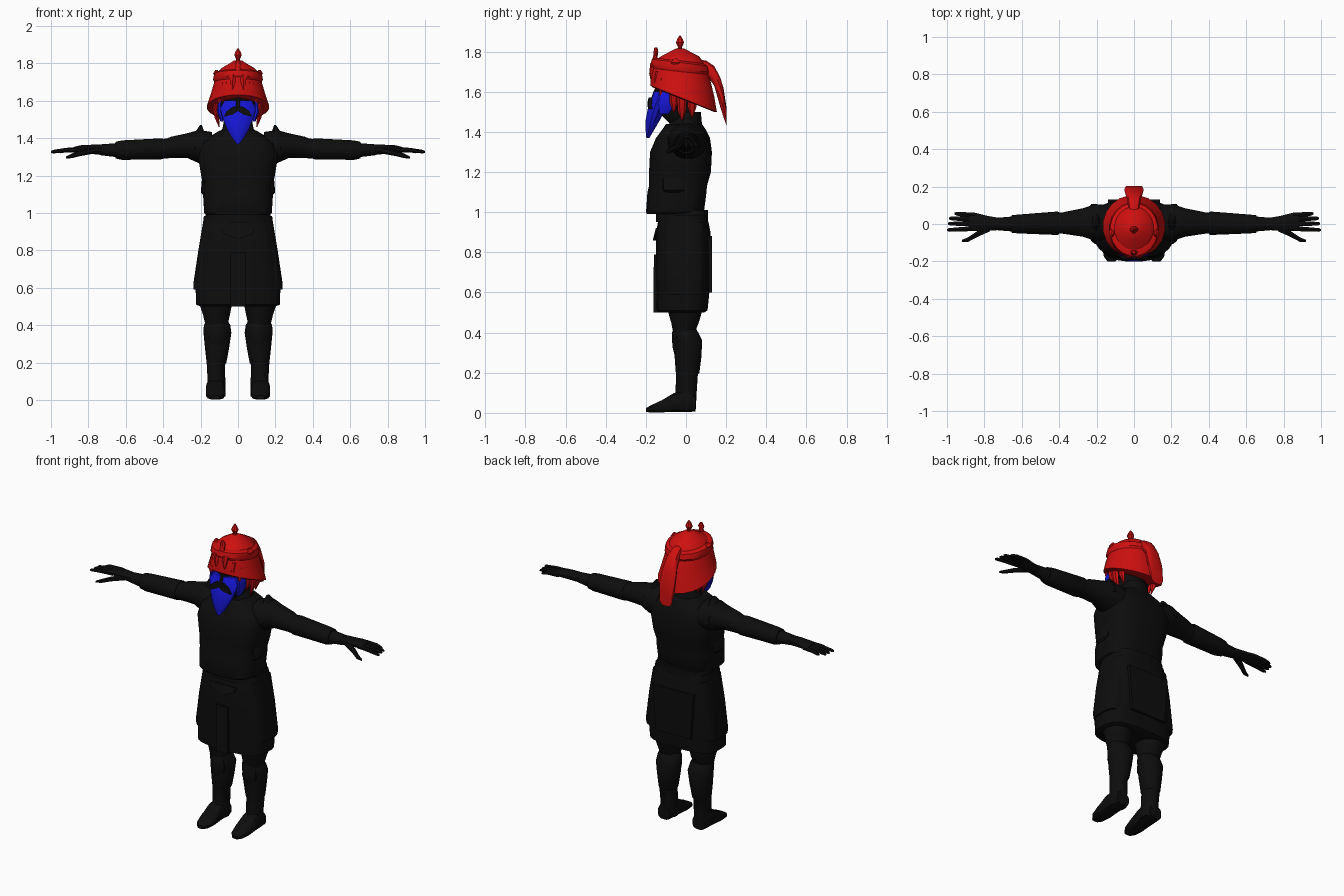
import bpy, bmesh, math
from mathutils import Vector


def material(name, rgb):
    m = bpy.data.materials.new(name)
    m.diffuse_color = (*rgb, 1)
    return m


BLACK = material("black", (0.004, 0.004, 0.004))
RED = material("red", (0.62, 0.005, 0.005))
BLUE = material("blue", (0.008, 0.008, 0.68))


def finish(name, bm, mat, mirror=False, angle=35):
    bmesh.ops.recalc_face_normals(bm, faces=bm.faces)
    me = bpy.data.meshes.new(name)
    bm.to_mesh(me)
    bm.free()
    ob = bpy.data.objects.new(name, me)
    bpy.context.collection.objects.link(ob)
    me.materials.append(mat)
    bpy.context.view_layer.objects.active = ob
    ob.select_set(True)
    bpy.ops.object.shade_smooth_by_angle(angle=math.radians(angle))
    ob.select_set(False)
    if mirror:
        ob.modifiers.new("mirror", 'MIRROR').use_mirror_merge = False
    return ob


def loft(name, rings, mat, axis='z', n=16, power=2.0, mirror=False, tilt=()):
    """Rings are (x, y, z, radius_a, radius_b); ring plane is xy for 'z',
    yz for 'x' and xz for 'y'. tilt gives a z slope along y per ring."""
    bm = bmesh.new()
    loops = []
    for k, (x, y, z, ra, rb) in enumerate(rings):
        loop = []
        for i in range(n):
            t = 2 * math.pi * (i + 0.5) / n
            c, s = math.cos(t), math.sin(t)
            a = ra * math.copysign(abs(c) ** (2 / power), c)
            b = rb * math.copysign(abs(s) ** (2 / power), s)
            d = {'z': (a, b, 0), 'x': (0, a, b), 'y': (a, 0, b)}[axis]
            p = Vector((x, y, z)) + Vector(d)
            if tilt:
                p.z += tilt[k] * b
            loop.append(bm.verts.new(p))
        loops.append(loop)
    for lo, hi in zip(loops, loops[1:]):
        for i in range(n):
            j = (i + 1) % n
            bm.faces.new((lo[i], lo[j], hi[j], hi[i]))
    bm.faces.new(loops[0][::-1])
    bm.faces.new(loops[-1])
    return finish(name, bm, mat, mirror)


def plate(name, pts, depth, mat, mirror=False):
    """Front outline of (x, y, z) points, extruded backwards by depth."""
    bm = bmesh.new()
    f = bm.faces.new([bm.verts.new(p) for p in pts])
    new = bmesh.ops.extrude_face_region(bm, geom=[f])['geom']
    for v in new:
        if isinstance(v, bmesh.types.BMVert):
            v.co.y += depth
    return finish(name, bm, mat, mirror)


# Torso coat, belt and collar
loft("torso", [(0, -.055, .99, .17, .14), (0, -.055, 1.0, .182, .145),
               (0, -.045, 1.1, .188, .148), (0, -.04, 1.13, .185, .145),
               (0, -.03, 1.2, .198, .155), (0, -.025, 1.3, .215, .155),
               (0, -.015, 1.37, .20, .135), (0, -.01, 1.41, .15, .11),
               (0, -.01, 1.44, .10, .09)], BLACK, n=24, power=3)
loft("belt", [(0, -.02, .95, .178, .13), (0, -.02, 1.01, .172, .13)], BLACK, n=24, power=3)
loft("collar", [(0, -.01, 1.40, .13, .10), (0, 0, 1.45, .085, .08),
                (0, .01, 1.50, .075, .065)], BLACK)
loft("side_pouch", [(.16, -.06, 1.09, .02, .04), (.165, -.06, 1.11, .035, .06),
                    (.165, -.06, 1.17, .03, .06), (.16, -.06, 1.2, .015, .03)],
     BLACK, n=10, power=3, mirror=True)

# Skirt with flaps
loft("skirt", [(0, -.02, .50, .20, .11), (0, -.02, .51, .225, .128),
               (0, -.015, .60, .228, .132), (0, -.013, .80, .208, .138),
               (0, -.013, .90, .195, .136), (0, -.015, .985, .183, .12)],
     BLACK, n=24, power=3.2)
loft("hip_guard", [(.13, -.01, .59, .108, .10), (.13, -.01, .62, .11, .105),
                   (.115, -.01, .80, .098, .11), (.10, -.01, .95, .088, .105)],
     BLACK, n=16, power=4, mirror=True)
plate("front_flap", [(-.04, -.163, .50), (.04, -.163, .50), (.04, -.16, .79), (-.04, -.16, .79)],
      .03, BLACK)
plate("waist_sash", [(-.08, -.158, .89), (0, -.165, .86), (.08, -.158, .89),
                     (.09, -.15, .92), (-.09, -.15, .92)], .03, BLACK)
plate("back_flap", [(-.12, .10, .60), (.12, .10, .60), (.14, .10, .88), (-.14, .10, .88)],
      .03, BLACK)

# Legs: trousers, greaves and boots
loft("trouser_leg", [(.115, -.01, .40, .06, .055), (.115, -.005, .45, .072, .07),
                     (.118, -.005, .50, .085, .085), (.12, -.01, .58, .09, .09)],
     BLACK, mirror=True)
loft("lower_leg", [(.115, -.005, .02, .048, .055), (.115, 0, .10, .048, .054),
                   (.118, .005, .19, .05, .055), (.115, .008, .20, .054, .06),
                   (.112, .01, .28, .066, .068), (.110, .012, .36, .076, .07),
                   (.112, 0, .40, .072, .062), (.112, -.005, .43, .056, .05)],
     BLACK, mirror=True)
loft("knee_guard", [(.11, -.035, .28, .03, .02), (.11, -.04, .33, .05, .028),
                    (.11, -.04, .40, .045, .03), (.11, -.035, .44, .02, .015)],
     BLACK, n=10, mirror=True)
loft("boot", [(.12, .048, .045, .042, .04), (.12, 0, .06, .05, .056),
              (.12, -.06, .052, .052, .048), (.12, -.12, .033, .052, .031),
              (.12, -.175, .02, .042, .018), (.12, -.20, .014, .022, .01)],
     BLACK, axis='y', n=12, power=3, mirror=True)

# Arms: sleeve, bracer and shoulder guard
loft("arm", [(.14, .005, 1.345, .10, .09), (.21, .008, 1.355, .10, .09),
             (.27, .008, 1.36, .078, .068), (.36, .006, 1.35, .062, .058),
             (.38, .005, 1.345, .058, .054), (.50, .003, 1.337, .053, .05),
             (.60, 0, 1.336, .048, .046), (.66, 0, 1.336, .04, .037),
             (.74, 0, 1.338, .033, .029)], BLACK, axis='x', mirror=True)
loft("bracer", [(.40, .004, 1.343, .062, .056), (.41, .004, 1.343, .065, .058),
                (.62, 0, 1.336, .052, .054), (.655, 0, 1.336, .048, .046)],
     BLACK, axis='x', n=12, mirror=True)
loft("shoulder_guard", [(.215, .01, 1.34, .05, .10), (.215, .01, 1.39, .048, .09),
                        (.205, .01, 1.43, .026, .05), (.198, .01, 1.47, .005, .015)],
     BLACK, n=12, mirror=True)

# Hands with fingers and thumb
loft("palm", [(.72, 0, 1.338, .034, .028), (.78, .003, 1.34, .042, .025),
              (.84, .01, 1.342, .05, .02), (.88, .012, 1.338, .05, .015)],
     BLACK, axis='x', n=10, mirror=True)
for i, (y0, y1, tip) in enumerate([(.048, .055, .96), (.024, .03, .99),
                                   (0, .002, .995), (-.024, -.032, 1.0)]):
    loft(f"finger_{i + 1}", [(.85, y0, 1.339, .015, .014), (.92, (y0 + y1) / 2, 1.336, .014, .012),
                             (tip - .01, y1, 1.328, .011, .009), (tip, y1, 1.326, .005, .005)],
         BLACK, axis='x', n=6, mirror=True)
loft("thumb", [(.77, -.02, 1.335, .022, .018), (.84, -.055, 1.32, .018, .015),
               (.89, -.085, 1.305, .014, .012), (.92, -.09, 1.296, .006, .006)],
     BLACK, axis='x', n=6, mirror=True)

# Head, nose and brows
loft("head", [(0, -.02, 1.44, .055, .06), (0, -.045, 1.49, .075, .085),
              (0, -.045, 1.56, .098, .10), (0, -.04, 1.64, .10, .105),
              (0, -.03, 1.70, .09, .095)], BLACK)
loft("nose", [(0, -.155, 1.565, .02, .02), (0, -.15, 1.59, .018, .018),
              (0, -.135, 1.64, .01, .01)], BLACK, n=8)
loft("ear", [(.10, -.02, 1.53, .01, .018), (.108, -.02, 1.57, .012, .028),
             (.10, -.02, 1.61, .008, .02)], BLACK, n=8, mirror=True)

# Beard, cheeks and moustache
loft("beard", [(0, -.19, 1.37, .008, .008), (0, -.18, 1.41, .04, .022),
               (0, -.165, 1.46, .066, .037), (0, -.145, 1.52, .088, .046),
               (0, -.13, 1.56, .098, .045), (0, -.125, 1.60, .075, .035)], BLUE, n=12)
loft("cheek_beard", [(.085, -.11, 1.49, .01, .025), (.098, -.095, 1.54, .015, .045),
                     (.098, -.10, 1.58, .012, .035), (.092, -.12, 1.61, .005, .012)],
     BLUE, n=8, mirror=True)
plate("moustache", [(0, -.193, 1.545), (.03, -.192, 1.525), (.075, -.185, 1.515),
                    (.06, -.186, 1.545), (.025, -.188, 1.57), (0, -.188, 1.565)],
      .03, BLACK, mirror=True)

# Helmet, sloping down at the back
loft("helmet", [(0, -.012, 1.56, .155, .155), (0, -.012, 1.565, .168, .168),
                (0, -.018, 1.63, .147, .16), (0, -.025, 1.69, .130, .147),
                (0, -.028, 1.74, .118, .13), (0, -.03, 1.775, .088, .098),
                (0, -.03, 1.80, .045, .05), (0, -.03, 1.815, .022, .022)],
     RED, n=20, tilt=(-.4, -.4, -.32, -.2, -.1, 0, 0, 0))
loft("helmet_band", [(0, -.03, 1.70, .128, .143), (0, -.03, 1.715, .134, .15),
                     (0, -.03, 1.745, .128, .142), (0, -.03, 1.755, .11, .12)],
     RED, n=20, tilt=(-.12,) * 4)
loft("top_finial", [(0, -.03, 1.80, .022, .022), (0, -.03, 1.82, .01, .01),
                    (0, -.03, 1.845, .022, .022), (0, -.03, 1.862, .015, .015),
                    (0, -.03, 1.88, .003, .003)], RED, n=8)
loft("front_ornament", [(0, -.165, 1.69, .035, .012), (0, -.16, 1.74, .03, .014),
                        (0, -.152, 1.78, .012, .012), (0, -.15, 1.80, .02, .013),
                        (0, -.15, 1.82, .008, .008)], RED, n=8)
loft("side_knob", [(.10, -.05, 1.72, .018, .025), (.115, -.05, 1.745, .02, .028),
                   (.115, -.05, 1.765, .006, .008)], RED, n=8, mirror=True)

# Hanging tail at the back
loft("tail", [(0, .07, 1.74, .028, .02), (0, .10, 1.72, .032, .036),
              (0, .14, 1.68, .04, .05), (0, .17, 1.60, .05, .075),
              (0, .187, 1.545, .053, .075), (0, .202, 1.475, .045, .045)],
     RED, axis='y', n=12, power=2.5)

# Fringe and side locks of hair
for i, (x, z) in enumerate([(.03, 1.65), (.07, 1.61), (.10, 1.575)]):
    y = -.165 + x * x * 5
    loft(f"fringe_{i + 1}", [(x, y - .01, z, .003, .004), (x * .97, y - .012, z + .04, .014, .011),
                             (x * .9, y, z + .09, .024, .018)], RED, n=6, mirror=True)
for i, (y, z) in enumerate([(-.06, 1.50), (-.02, 1.46), (.03, 1.475)]):
    loft(f"side_lock_{i + 1}", [(.10, y, z, .003, .005), (.115, y, z + .05, .012, .022),
                                (.125, y, z + .12, .015, .025)], RED, n=6, mirror=True)
